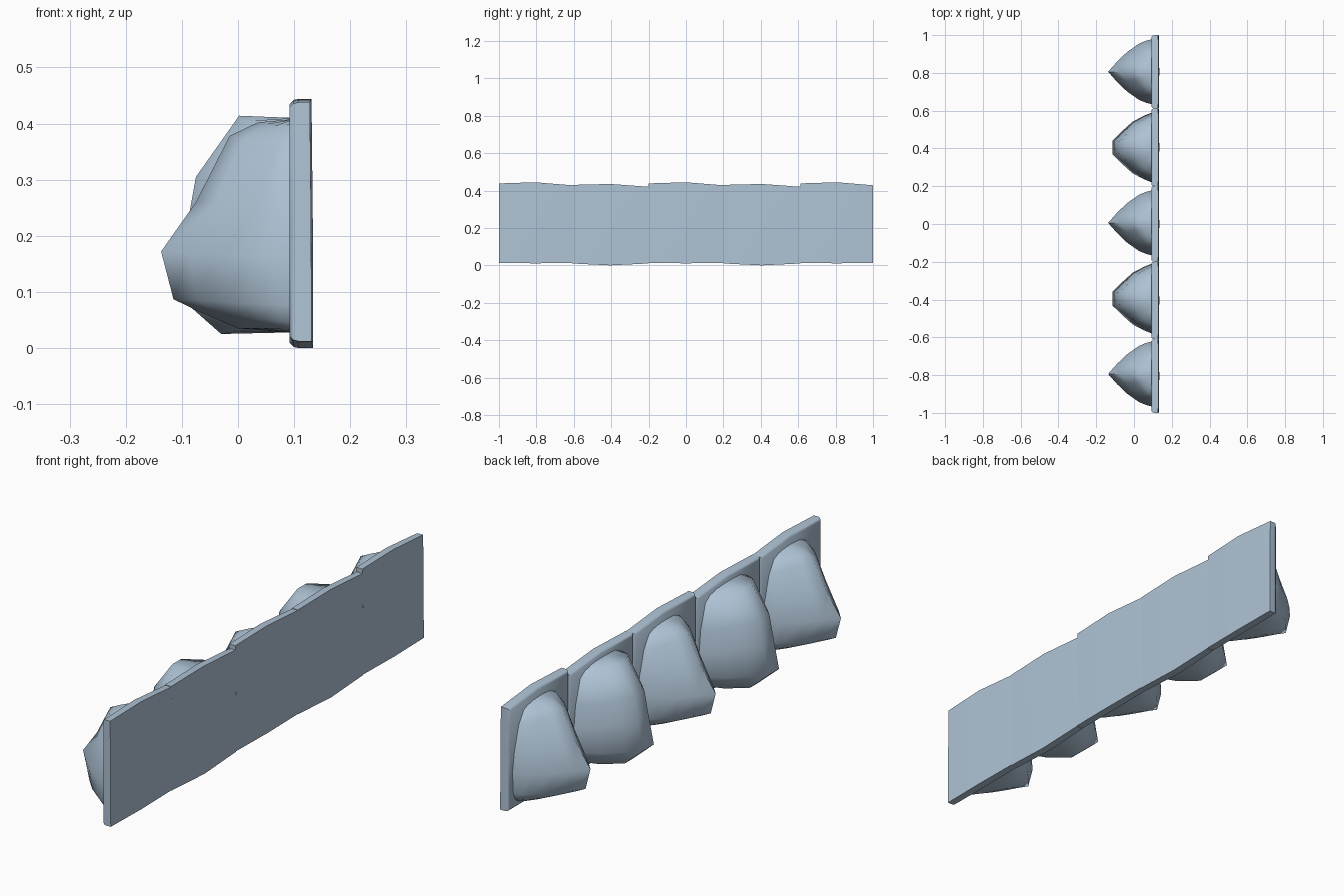
import bpy, bmesh

default = bpy.data.objects.get("Cube")
if default:
    bpy.data.objects.remove(default, do_unlink=True)

# Single blue-grey material
mat = bpy.data.materials.new("blue_grey")
mat.use_nodes = True
colour = (0.43, 0.55, 0.67, 1)
mat.diffuse_color = colour
bsdf = next(n for n in mat.node_tree.nodes if n.type == "BSDF_PRINCIPLED")
bsdf.inputs["Base Color"].default_value = colour

BASE = 0.1  # plane where the bulges are sunk into the plates


def finish(bm, name, angle):
    bmesh.ops.recalc_face_normals(bm, faces=bm.faces)
    mesh = bpy.data.meshes.new(name)
    bm.to_mesh(mesh)
    bm.free()
    mesh.materials.append(mat)
    obj = bpy.data.objects.new(name, mesh)
    bpy.context.collection.objects.link(obj)
    bpy.ops.object.select_all(action="DESELECT")
    obj.select_set(True)
    bpy.context.view_layer.objects.active = obj
    bpy.ops.object.shade_smooth_by_angle(angle=angle)


def skin(bm, rows):
    for a, b in zip(rows, rows[1:]):
        for i in range(len(a) - 1):
            bm.faces.new((a[i], a[i + 1], b[i + 1], b[i]))


def plate(name, y0, y1, tops, bottoms):
    # Slightly bowed slab: sharp front edge, rounded-off back edge
    bm = bmesh.new()
    rims = []
    for layer, (depth, inset) in enumerate([(0.092, 0.009), (0.099, 0.002),
                                            (0.108, 0), (0.131, 0)]):
        grid = []
        for t in (0, 0.5, 1):
            row = []
            for k, side in enumerate((-1, 0, 1)):
                x = depth
                if layer == 3:
                    x += 0.003 * (1 - abs(side)) - 0.003 * t * t
                y = y0 + (y1 - y0) * (side + 1) / 2 - side * inset
                z = bottoms[k] + (tops[k] - bottoms[k]) * t
                z += inset * (1 - 2 * t)
                row.append(bm.verts.new((x, y, z)))
            grid.append(row)
        if layer in (0, 3):
            skin(bm, grid)
        rims.append(grid[0] + [grid[1][2]] + grid[2][::-1] + [grid[1][0], grid[0][0]])
    skin(bm, rims)
    bmesh.ops.delete(bm, geom=[v for v in bm.verts if not v.link_faces], context="VERTS")
    finish(bm, name, 0.9)


def bulge(name, centre, section, rows):
    # Rows: edge height, ridge height, ridge depth, half width
    bm = bmesh.new()
    across = [(-u, f) for u, f in reversed(section)]
    across += [(u, f) for u, f in section if u > 0]
    loops = []
    for edge_z, ridge_z, ridge_x, half in rows:
        loops.append([bm.verts.new((BASE + (ridge_x - BASE) * f,
                                    centre + half * u,
                                    edge_z + (ridge_z - edge_z) * f))
                      for u, f in across])
    skin(bm, loops)
    bmesh.ops.holes_fill(bm, edges=[e for e in bm.edges if e.is_boundary], sides=0)
    finish(bm, name, 1.2)


# Cross-sections: distance from ridge, share of depth
ridged = [(0, 1), (0.31, 0.8), (0.6, 0.58), (0.86, 0.31), (0.95, 0.15), (1, 0)]
blunt = [(0.19, 1), (0.45, 0.77), (0.73, 0.5), (0.9, 0.22), (1, 0)]

narrow_rows = [(0.408, 0.408, BASE, 0.065), (0.385, 0.402, 0.035, 0.105),
               (0.335, 0.378, -0.015, 0.135), (0.24, 0.26, -0.075, 0.162),
               (0.16, 0.172, -0.137, 0.173), (0.075, 0.087, -0.115, 0.168),
               (0.045, 0.066, -0.072, 0.155), (0.035, 0.035, 0, 0.14),
               (0.027, 0.027, BASE, 0.12)]
wide_rows = [(0.41, 0.41, BASE, 0.09), (0.375, 0.414, 0.002, 0.145),
             (0.28, 0.305, -0.075, 0.173), (0.19, 0.21, -0.092, 0.183),
             (0.1, 0.1, -0.115, 0.187), (0.045, 0.025, -0.03, 0.145),
             (0.028, 0.028, BASE, 0.12)]

# Five alternating panels in a row
borders = [-1, -0.61, -0.2, 0.2, 0.612, 1]
for i in range(5):
    y = -0.8 + 0.4 * i
    n = str(i + 1)
    y0, y1 = borders[i], borders[i + 1]
    if i % 2 == 0:
        plate("plate_" + n, y0, y1, (0.438, 0.444, 0.428), (0.012, 0.011, 0.012))
        bulge("narrow_bulge_" + n, y + 0.006, ridged, narrow_rows)
    else:
        plate("plate_" + n, y0, y1, (0.43, 0.435, 0.42), (0.01, 0, 0.01))
        bulge("wide_bulge_" + n, y + 0.005, blunt, wide_rows)
